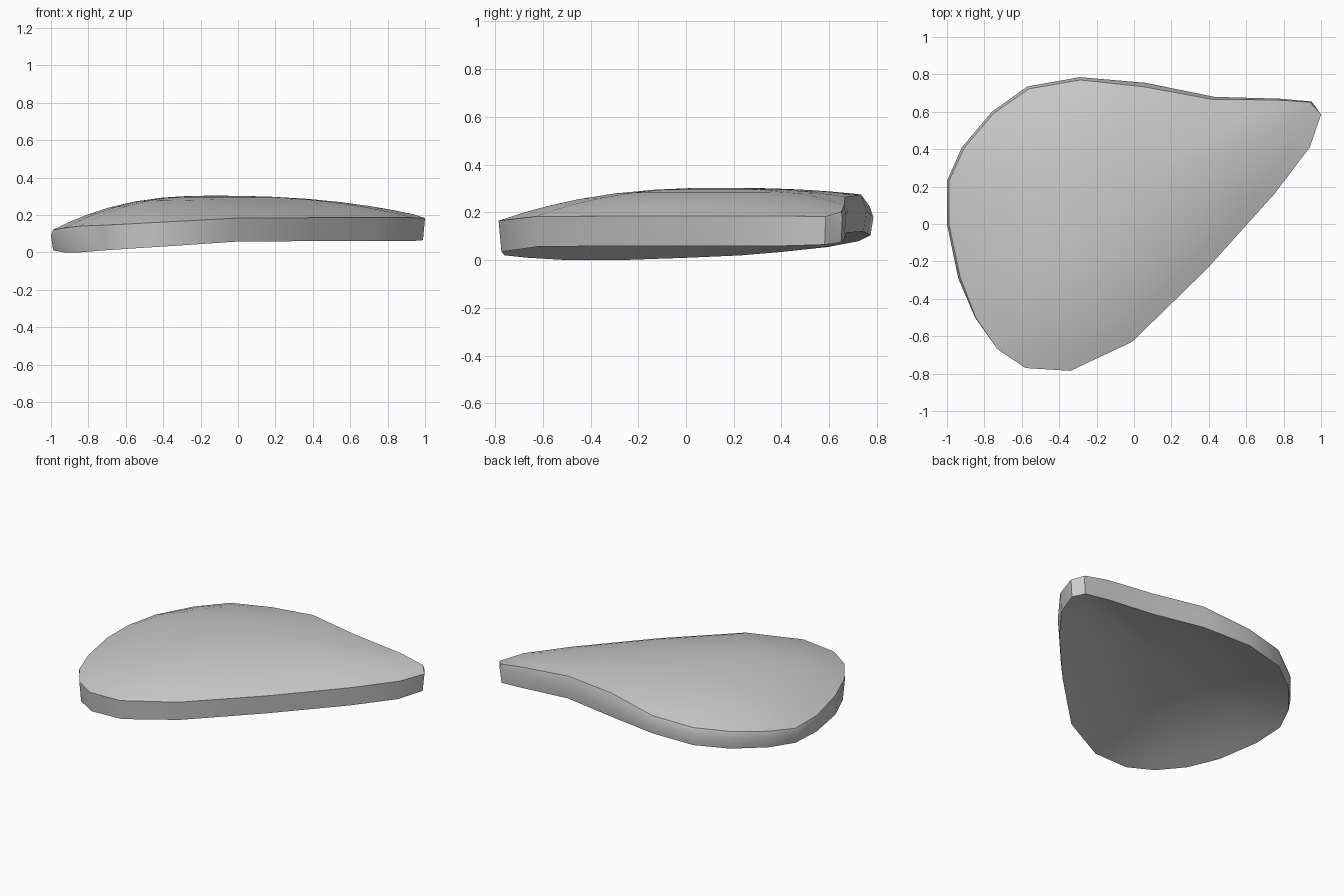
import bpy, bmesh
from mathutils import Vector

if "Cube" in bpy.data.objects:
    bpy.data.objects.remove(bpy.data.objects["Cube"])

# Outline stations, clockwise from the left: x, y, bottom z, widest z, top edge z
RIM = [
    (-1.00, 0.23, .02, .09, .12), (-.92, .41, .035, .11, .145),
    (-.76, .60, .055, .135, .172), (-.57, .735, .08, .155, .198),
    (-.29, .785, .105, .18, .224), (.06, .755, .12, .21, .275),
    (.43, .68, .115, .21, .265), (.78, .67, .09, .19, .232),
    (.95, .655, .075, .175, .203), (1.00, .585, .065, .183, .183),
    (.94, .41, .06, .185, .185), (.75, .16, .06, .185, .185),
    (.39, -.24, .06, .185, .185), (-.01, -.63, .057, .183, .183),
    (-.34, -.785, .035, .165, .165), (-.58, -.77, .02, .152, .152),
    (-.73, -.67, .01, .145, .145), (-.85, -.50, 0, .13, .14),
    (-.94, -.29, 0, .095, .13), (-1.00, 0, .01, .09, .12),
]
CENTRE = Vector((-.15, .15, 0))
TOP_Z, BOTTOM_Z = .303, .18
STEPS = (.1, .22, .36, .52, .7, .86)


def inset(x, y, dist):
    p = Vector((x, y, 0))
    return p + (CENTRE - p).normalized() * dist


def cap_rings(edge, z_mid, power):
    """Rings from an edge towards the centre, curving to height z_mid."""
    rings = []
    for t in STEPS:
        ring = []
        for p in edge:
            q = p.lerp(CENTRE, t)
            q.z = p.z + (z_mid - p.z) * (1 - (1 - t) ** power)
            ring.append(q)
        rings.append(ring)
    return rings


def with_z(p, z):
    return Vector((p.x, p.y, z))


# Side wall: lower edge, widest line, top edge
low = [with_z(inset(x, y, .012), zb) for x, y, zb, zm, zt in RIM]
wide = [Vector((x, y, zm)) for x, y, zb, zm, zt in RIM]
top = [with_z(inset(x, y, (zt - zm) * .35), zt) for x, y, zb, zm, zt in RIM]

# Stack hollow underside, wall and domed top
rings = cap_rings(low, BOTTOM_Z, 2.1)[::-1] + [low, wide, top] + cap_rings(top, TOP_Z, 2.4)
bm = bmesh.new()
loops = [[bm.verts.new(p) for p in ring] for ring in rings]
n = len(RIM)
for a, b in zip(loops, loops[1:]):
    for i in range(n):
        j = (i + 1) % n
        bm.faces.new((a[i], a[j], b[j], b[i]))
for loop, z in ((loops[0], BOTTOM_Z), (loops[-1], TOP_Z)):
    c = bm.verts.new(with_z(CENTRE, z))
    for i in range(n):
        bm.faces.new((loop[i], loop[(i + 1) % n], c))
bmesh.ops.remove_doubles(bm, verts=bm.verts, dist=.0005)
bmesh.ops.recalc_face_normals(bm, faces=bm.faces)

mesh = bpy.data.meshes.new("curved_slab")
bm.to_mesh(mesh)
bm.free()
slab = bpy.data.objects.new("curved_slab", mesh)
bpy.context.collection.objects.link(slab)
bpy.context.view_layer.objects.active = slab
slab.select_set(True)
bpy.ops.object.shade_smooth_by_angle(angle=.78)
